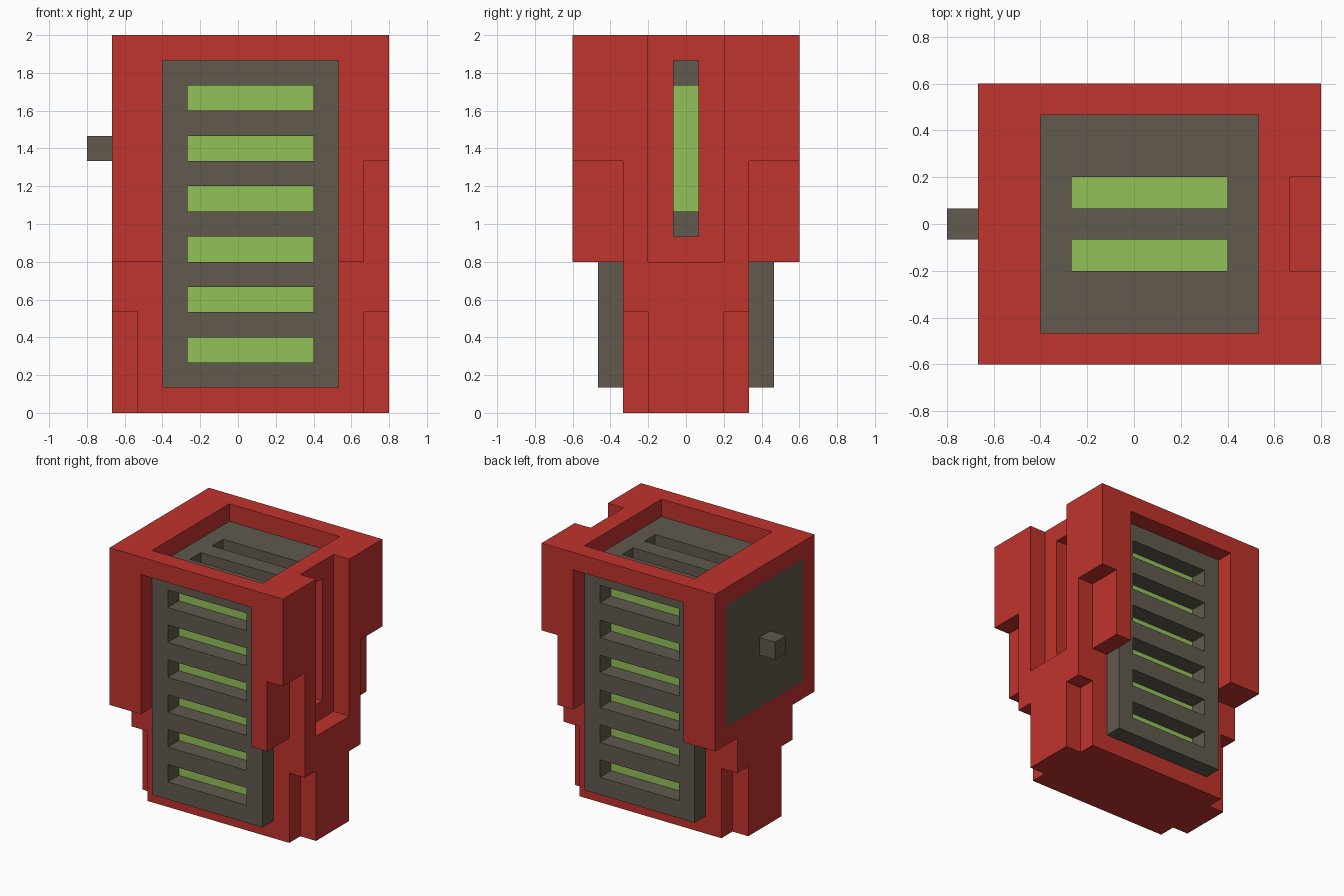
import bpy
import bmesh
import math
from mathutils import Vector

if "Cube" in bpy.data.objects:
    bpy.data.objects.remove(bpy.data.objects["Cube"], do_unlink=True)

UNIT = 2 / 15                       # size of one building block
WIDE, DEEP, TALL = 12, 9, 15        # blocks in x, y and z
AXES = [Vector((1, 0, 0)), Vector((0, 1, 0)), Vector((0, 0, 1))]


def material(name, color):
    mat = bpy.data.materials.new(name)
    mat.use_nodes = True
    mat.diffuse_color = (*color, 1)
    mat.node_tree.nodes["Principled BSDF"].inputs["Base Color"].default_value = (*color, 1)
    return mat


def box(x0, x1, y0, y1, z0, z1):
    """Set of block positions inside a box."""
    return {(x, y, z) for x in range(x0, x1) for y in range(y0, y1) for z in range(z0, z1)}


def both(cells):
    """The cells together with their front-to-back mirror image."""
    return cells | {(x, DEEP - 1 - y, z) for x, y, z in cells}


def solid(name, cells, mat):
    """Skin the outside of the cells and merge flat areas."""
    bm = bmesh.new()
    corners = {}

    def corner(p):
        key = tuple(round(c) for c in p)
        if key not in corners:
            corners[key] = bm.verts.new((Vector(key) - Vector((WIDE / 2, DEEP / 2, 0))) * UNIT)
        return corners[key]

    for cell in sorted(cells):
        base = Vector(cell)
        for i, axis in enumerate(AXES):
            u, v = AXES[(i + 1) % 3], AXES[(i + 2) % 3]
            for side in (0, 1):
                if tuple(round(c) for c in base + axis * (2 * side - 1)) in cells:
                    continue
                p = base + axis * side
                ring = [p, p + u, p + u + v, p + v]
                if not side:
                    ring.reverse()
                bm.faces.new([corner(q) for q in ring])
    bmesh.ops.dissolve_limit(bm, angle_limit=math.radians(1), verts=bm.verts[:], edges=bm.edges[:])
    mesh = bpy.data.meshes.new(name)
    bm.to_mesh(mesh)
    bm.free()
    mesh.materials.append(mat)
    obj = bpy.data.objects.new(name, mesh)
    bpy.context.collection.objects.link(obj)
    return obj


red = material("red", (0.527, 0.033, 0.026))
grey = material("warm grey", (0.119, 0.102, 0.076))
green = material("green", (0.296, 0.533, 0.098))

# Red shell: wide upper block over a slimmer base
shell = box(1, 12, 0, 9, 6, 15) | box(1, 12, 2, 7, 0, 6)
shell -= box(3, 10, 0, 9, 1, 14)             # front and back openings
shell -= box(3, 10, 1, 8, 14, 15)            # top opening
shell -= box(11, 12, 3, 6, 6, 15)            # left side recess
shell -= box(10, 11, 4, 5, 7, 14)            # slot inside the recess
shell -= both(box(11, 12, 0, 2, 6, 10))      # shoulder notches
for x in (1, 11):
    shell -= both(box(x, x + 1, 2, 3, 0, 4))  # foot notches
side_panel = box(1, 3, 1, 8, 7, 14)
shell -= side_panel
solid("outer_shell", shell, red)

# Grey slotted casing around the core
core = box(4, 9, 2, 7, 2, 13)
casing = box(3, 10, 1, 8, 1, 14) - core
for z in range(2, 13, 2):
    casing -= both(box(4, 9, 1, 2, z, z + 1))    # front and back vents
casing -= both(box(4, 9, 3, 4, 13, 14))          # top vents
casing -= box(9, 10, 4, 5, 8, 13)                # left side vent
solid("vented_casing", casing, grey)

# Glowing core, side panel and knob
solid("green_core", core, green)
solid("side_panel", side_panel, grey)
solid("side_knob", box(0, 1, 4, 5, 10, 11), grey)
